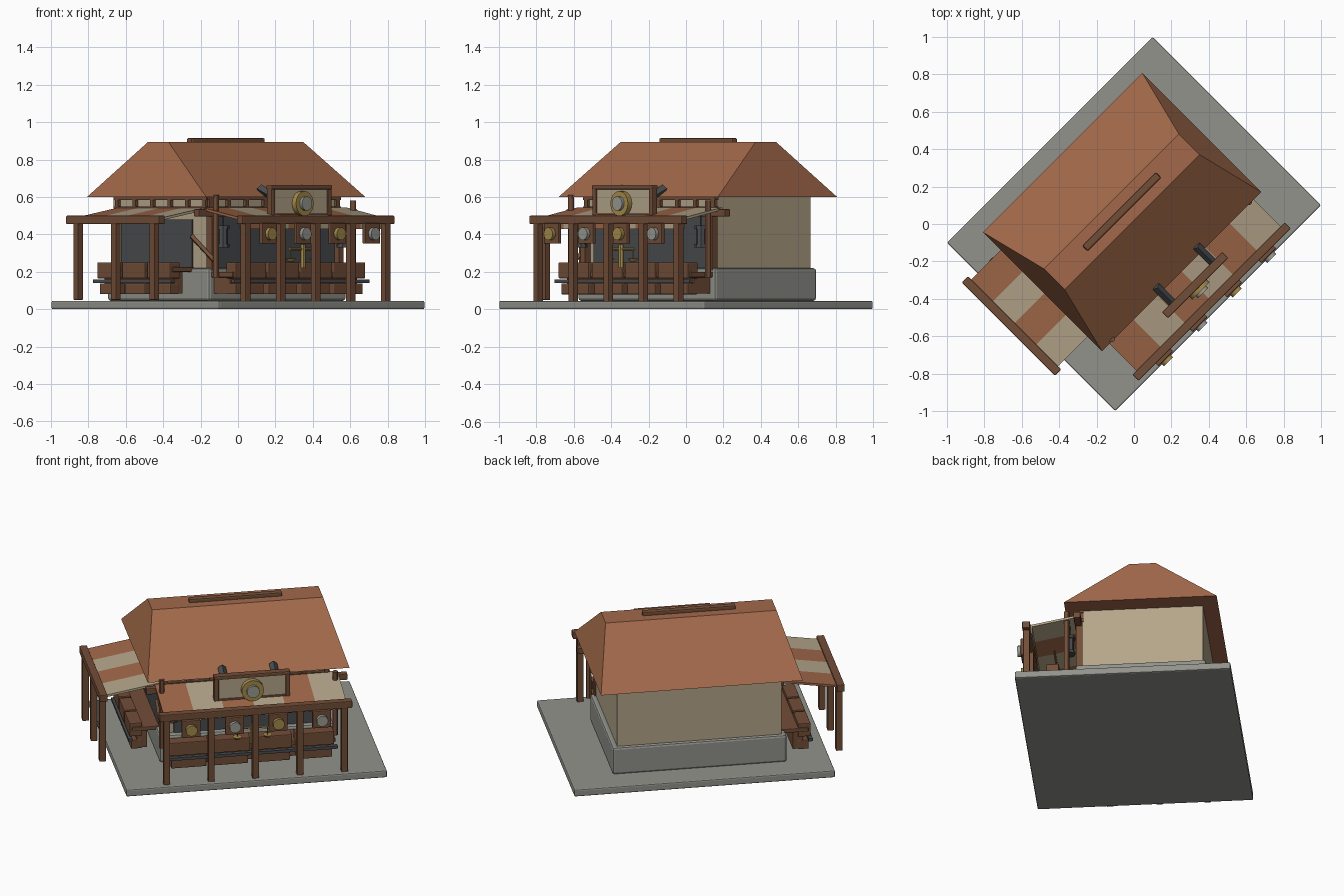
import bpy, bmesh, math
from mathutils import Matrix, Vector

if "Cube" in bpy.data.objects:
    bpy.data.objects.remove(bpy.data.objects["Cube"])

# whole building is laid out square, then turned an eighth of a circle
TURN = Matrix.Rotation(math.radians(45), 4, 'Z')


def colour(name, r, g, b):
    m = bpy.data.materials.new(name)
    m.diffuse_color = (r, g, b, 1)
    m.use_nodes = True
    m.node_tree.nodes["Principled BSDF"].inputs["Base Color"].default_value = m.diffuse_color
    return m


RUST = colour("rust_tile", .36, .14, .068)
TAN = colour("tan_plaster", .46, .38, .255)
WOOD = colour("brown_wood", .17, .075, .039)
STONE = colour("grey_stone", .29, .29, .265)
DARK = colour("charcoal", .068, .072, .076)
GOLD = colour("gold", .38, .26, .07)
STEEL = colour("pale_metal", .33, .33, .30)


def finish(name, bm, mats, bevel=0, smooth=False):
    bmesh.ops.recalc_face_normals(bm, faces=bm.faces[:])
    bm.transform(TURN)
    me = bpy.data.meshes.new(name)
    bm.to_mesh(me)
    bm.free()
    for m in mats:
        me.materials.append(m)
    ob = bpy.data.objects.new(name, me)
    bpy.context.collection.objects.link(ob)
    if bevel:
        b = ob.modifiers.new("bevel", 'BEVEL')
        b.width, b.segments = bevel, 2
    if smooth:
        bpy.ops.object.select_all(action='DESELECT')
        ob.select_set(True)
        bpy.context.view_layer.objects.active = ob
        bpy.ops.object.shade_smooth_by_angle()
    return ob


def box(name, x, y, z, mat, bevel=0):
    bm = bmesh.new()
    size = [b - a for a, b in (x, y, z)]
    mid = [(a + b) / 2 for a, b in (x, y, z)]
    bmesh.ops.create_cube(bm, size=1, matrix=Matrix.Translation(mid) @ Matrix.Diagonal((*size, 1)))
    return finish(name, bm, [mat], bevel)


def rod(name, a, b, r, mat, sides=16, r2=None):
    a, b = Vector(a), Vector(b)
    bm = bmesh.new()
    m = Matrix.Translation((a + b) / 2) @ (b - a).to_track_quat('Z', 'Y').to_matrix().to_4x4()
    bmesh.ops.create_cone(bm, cap_ends=True, segments=sides, radius1=r,
                          radius2=r if r2 is None else r2, depth=(b - a).length, matrix=m)
    return finish(name, bm, [mat], smooth=sides > 8)


def hull(name, points, mat):
    bm = bmesh.new()
    for p in points:
        bm.verts.new(p)
    bmesh.ops.convex_hull(bm, input=bm.verts[:])
    return finish(name, bm, [mat])


def awning(name, corners, count, first):
    """Striped sloping cloth: inner start, inner end, outer end, outer start."""
    a, b, c, d = map(Vector, corners)
    down = Vector((0, 0, -.014))
    bm = bmesh.new()
    for i in range(count):
        s, e = i / count, (i + 1) / count
        top = [a.lerp(b, s), a.lerp(b, e), d.lerp(c, e), d.lerp(c, s)]
        t = [bm.verts.new(p) for p in top]
        u = [bm.verts.new(p + down) for p in top]
        fs = [bm.faces.new(t), bm.faces.new(u[::-1])]
        fs += [bm.faces.new((t[k], u[k], u[(k + 1) % 4], t[(k + 1) % 4])) for k in range(4)]
        for f in fs:
            f.material_index = (i + first) % 2
    finish(name, bm, [RUST, TAN])


# ground slab, plinth and walls
box("ground_slab", (-.778, .778), (-.636, .636), (0, .045), STONE, .008)
box("stone_plinth", (-.52, .52), (-.30, .47), (.045, .22), STONE, .014)
box("walls", (-.49, .49), (-.26, .45), (.20, .605), TAN)

# roof with flat top and ridge beam
hull("roof", [(sx * .602, y, .60) for sx in (-1, 1) for y in (-.361, .54)] +
     [(sx * .51, y, .893) for sx in (-1, 1) for y in (.015, .172)], RUST)
box("ridge_beam", (-.278, .278), (.072, .112), (.885, .915), WOOD, .008)

# shop openings
box("front_opening", (-.43, .46), (-.269, -.255), (.22, .50), DARK)
box("side_opening", (-.499, -.485), (-.15, .385), (.21, .48), DARK)

# timber lattice under the eaves
for z0, z1 in ((.525, .548), (.585, .602)):
    box("front_rail", (-.50, .50), (-.28, -.255), (z0, z1), WOOD)
    box("side_rail", (-.51, -.485), (-.27, .43), (z0, z1), WOOD)
for i in range(8):
    x = -.48 + i * .96 / 7
    box("front_stud", (x - .012, x + .012), (-.278, -.255), (.54, .59), WOOD)
for i in range(6):
    y = -.25 + i * .66 / 5
    box("side_stud", (-.508, -.485), (y - .012, y + .012), (.54, .59), WOOD)

# eave beam, corner posts and braces
box("eave_beam", (-.60, .60), (-.305, -.265), (.495, .535), WOOD, .005)
for s in (-1, 1):
    rod("corner_post", (s * .518, -.352, .17), (s * .518, -.352, .61 if s < 0 else .58), .016, WOOD, 12)
    box("door_post", (s * .48 - .018, s * .48 + .018), (-.30, -.26), (.20, .52), WOOD)
rod("corner_brace", (-.51, -.16, .39), (-.51, -.33, .26), .014, WOOD, 4)

# front awning, bar, valance and posts
awning("front_awning", [(-.545, -.27, .545), (.545, -.27, .545), (.545, -.585, .485), (-.545, -.585, .485)], 6, 0)
box("front_awning_bar", (-.575, .575), (-.61, -.564), (.455, .50), WOOD, .005)
for i in range(6):
    x = -.545 + i * 1.09 / 6
    box("valance", (x, x + 1.09 / 6), (-.562, -.554), (.43, .475), (RUST, TAN)[i % 2])
for x in (-.53, -.265, 0, .265, .53):
    box("front_post", (x - .019, x + .019), (-.606, -.568), (.04, .46), WOOD, .003)

# side awning, bar and posts
awning("side_awning", [(-.49, .405, .545), (-.49, -.25, .545), (-.85, -.25, .485), (-.85, .405, .485)], 4, 0)
box("side_awning_bar", (-.872, -.826), (-.275, .43), (.455, .50), WOOD, .005)
for y in (-.215, .075, .36):
    box("side_post", (-.867, -.829), (y - .019, y + .019), (.05, .46), WOOD, .003)

# front counter: top, crate fronts and dark rail
box("front_counter_top", (-.50, .50), (-.46, -.28), (.17, .20), WOOD, .004)
for i in range(4):
    x = -.375 + i * .25
    box("upper_crate", (x - .115, x + .115), (-.475, -.40), (.165, .25), WOOD, .005)
    box("lower_crate", (x - .105, x + .105), (-.465, -.39), (.08, .138), WOOD, .005)
box("front_counter_body", (-.48, .48), (-.42, -.29), (.085, .18), WOOD)
box("front_counter_rail", (-.51, .51), (-.485, -.46), (.14, .158), DARK)

# side counter
box("side_counter_top", (-.66, -.50), (-.17, .40), (.20, .225), WOOD, .004)
for i in range(3):
    y = -.075 + i * .19
    box("side_upper_crate", (-.675, -.60), (y - .087, y + .087), (.165, .25), WOOD, .005)
    box("side_lower_crate", (-.665, -.60), (y - .078, y + .078), (.08, .138), WOOD, .005)
box("side_counter_body", (-.63, -.57), (-.15, .38), (.085, .20), WOOD)
box("side_counter_rail", (-.685, -.66), (-.18, .41), (.14, .158), DARK)

# sign board with frame, medallion and roof struts
box("sign_panel", (-.215, .215), (-.475, -.45), (.505, .65), TAN)
box("sign_top", (-.228, .228), (-.485, -.44), (.64, .665), WOOD, .006)
box("sign_bottom", (-.22, .22), (-.48, -.445), (.495, .515), WOOD, .004)
for s in (-1, 1):
    box("sign_side", (s * .213 - .014, s * .213 + .014), (-.482, -.443), (.50, .65), WOOD, .004)
    rod("sign_strut", (s * .153, -.45, .59), (s * .153, -.32, .645), .024, DARK, 4)
rod("medallion_ring", (0, -.47, .565), (0, -.505, .565), .066, GOLD, 24)
rod("medallion_face", (0, -.47, .565), (0, -.522, .565), .038, STEEL, 20)

# hanging plaques with alternating discs
for i in range(4):
    x = -.39 + i * .26
    box("plaque", (x - .056, x + .056), (-.630, -.606), (.35, .46), WOOD, .005)
    rod("plaque_disc", (x, -.62, .403), (x, -.652, .403), .034, (GOLD, STEEL)[i % 2], 16)

# gold balance scale on the counter
rod("scale_stand", (0, -.49, .22), (0, -.49, .345), .014, GOLD, 12)
rod("scale_beam", (-.10, -.49, .322), (.10, -.49, .322), .007, GOLD, 8)
for s in (-1, 1):
    rod("scale_pan", (s * .09, -.49, .255), (s * .09, -.49, .27), .015, GOLD, 12, .028)
    rod("scale_chain", (s * .09, -.49, .265), (s * .09, -.49, .322), .003, GOLD, 6)

# hanging lanterns at both ends of the shop front
for s in (-1, 1):
    x = s * .452
    rod("lantern_body", (x, -.34, .345), (x, -.34, .435), .026, DARK, 8)
    for z in (.33, .43):
        rod("lantern_cap", (x, -.34, z), (x, -.34, z + .018), .034, DARK, 8)
    rod("lantern_hook", (x, -.34, .44), (x, -.34, .53), .005, DARK, 6)
